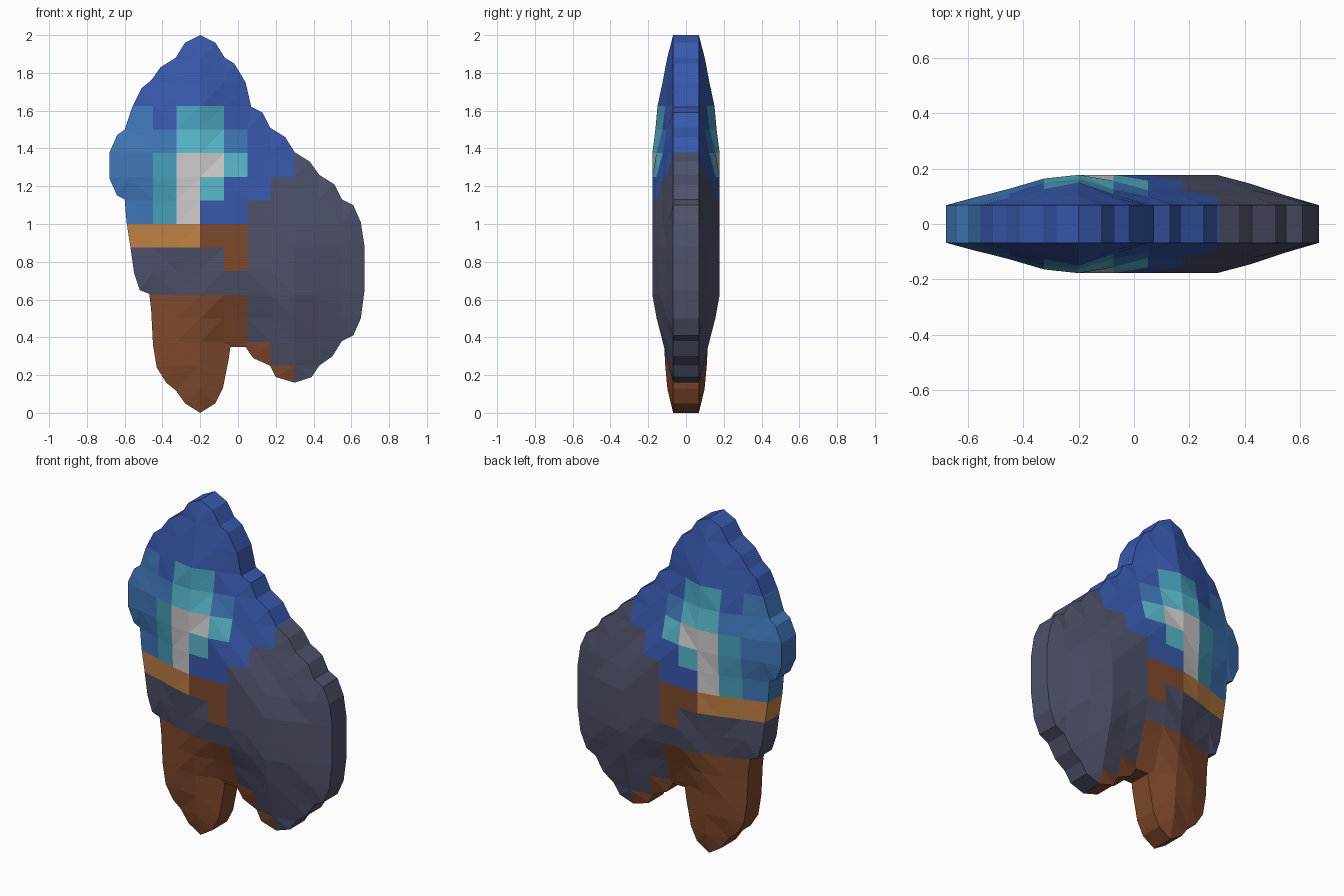
import bpy
import bmesh
from mathutils import Vector
from mathutils.geometry import intersect_point_line

default_cube = bpy.data.objects.get("Cube")
if default_cube:
    bpy.data.objects.remove(default_cube, do_unlink=True)

CELL = 0.125          # spacing of the facet grid
GRID_LEFT = -0.575    # left edge of the first colour column
RIM = 0.068           # half thickness at the silhouette
SWELL = 0.11          # extra half thickness in the middle
REACH = 0.34          # distance from the rim where the swelling is full

# Silhouette, clockwise from the tip of the head
OUTLINE = [
    (-.2, 2), (-.12, 1.96), (-.07, 1.88), (-.02, 1.85), (.04, 1.75), (.07, 1.62),
    (.13, 1.59), (.17, 1.51), (.25, 1.46), (.3, 1.38), (.38, 1.33), (.43, 1.26),
    (.51, 1.21), (.55, 1.13), (.61, 1.1), (.65, 1.01), (.67, .88), (.67, .65),
    (.65, .5), (.61, .41), (.55, .38), (.5, .3), (.43, .25), (.39, .19),
    (.3, .16), (.2, .19), (.17, .25), (.08, .29), (.04, .35), (-.04, .35),
    (-.05, .28), (-.08, .13), (-.12, .05), (-.2, 0), (-.28, .05), (-.33, .12),
    (-.38, .16), (-.43, .24), (-.45, .36), (-.46, .55), (-.47, .63), (-.52, .65),
    (-.55, .74), (-.57, .88), (-.59, 1.01), (-.6, 1.13), (-.64, 1.15), (-.68, 1.24),
    (-.68, 1.38), (-.64, 1.47), (-.6, 1.5), (-.56, 1.62), (-.51, 1.72), (-.46, 1.76),
    (-.41, 1.83), (-.33, 1.88), (-.28, 1.96),
]

# Colour of each grid cell, bottom row first; the last row repeats upwards
COLOUR_ROWS = [
    "nnnnnnns", "nnnnnnns", "nnnnnnss", "nnnnnsss", "nnnnnsss",
    "ssssssss", "ssssnsss", "ooonnsss", "atwbbsss", "atwcbbss",
    "atwwcbbs", "aaccabbb", "abttbbbb", "bbbbbbbb",
]

PALETTE = {
    "b": ("deep_blue", "3858AC"),
    "a": ("azure", "4077B8"),
    "t": ("teal", "489FBA"),
    "c": ("pale_cyan", "58B8CC"),
    "w": ("off_white", "CDCACA"),
    "o": ("ochre", "C28246"),
    "n": ("russet_brown", "80492D"),
    "s": ("slate_grey", "4E526A"),
}


def to_linear(channel):
    if channel <= 0.04045:
        return channel / 12.92
    return ((channel + 0.055) / 1.055) ** 2.4


def make_material(name, hex_code):
    rgb = [to_linear(byte / 255) for byte in bytes.fromhex(hex_code)]
    material = bpy.data.materials.new(name)
    material.use_nodes = True
    material.diffuse_color = (*rgb, 1)
    shader = material.node_tree.nodes["Principled BSDF"]
    shader.inputs["Base Color"].default_value = (*rgb, 1)
    shader.inputs["Roughness"].default_value = 0.8
    return material


def rim_distance(point):
    """Shortest distance from a point to the silhouette."""
    best = REACH
    for start, end in zip(corners, corners[1:] + corners[:1]):
        near, factor = intersect_point_line(point, start, end)
        near = start.lerp(end, min(max(factor, 0), 1))
        best = min(best, (point - near).length)
    return best


def cell_colour(point):
    """Letter of the grid cell that holds a point."""
    row = int(point.z // CELL)
    column = int((point.x - GRID_LEFT) // CELL)
    row = min(max(row, 0), len(COLOUR_ROWS) - 1)
    return COLOUR_ROWS[row][min(max(column, 0), len(COLOUR_ROWS[row]) - 1)]


# Flat sheet in the shape of the silhouette
corners = [Vector((x, 0, z)) for x, z in OUTLINE]
bm = bmesh.new()
bm.faces.new([bm.verts.new(corner) for corner in corners])


def slice_sheet(position, normal):
    geometry = bm.verts[:] + bm.edges[:] + bm.faces[:]
    bmesh.ops.bisect_plane(bm, geom=geometry, dist=0.004,
                           plane_co=position, plane_no=normal)


# Cut the sheet into grid cells, then into facets
for step in range(-1, 11):
    slice_sheet((GRID_LEFT + step * CELL, 0, 0), (1, 0, 0))
for step in range(1, 16):
    slice_sheet((0, 0, step * CELL), (0, 0, 1))
bmesh.ops.triangulate(bm, faces=bm.faces[:])

# Swell the front, thickest away from the rim
rim_edges = [edge for edge in bm.edges if edge.is_boundary]
for vert in bm.verts:
    depth = 0 if vert.is_boundary else rim_distance(vert.co)
    vert.co.y = -RIM - SWELL * (depth / REACH) ** 1.1

# Mirror it to the back and join both with a flat rim
copy = bmesh.ops.duplicate(bm, geom=bm.verts[:] + bm.edges[:] + bm.faces[:])
for element in copy["geom"]:
    if isinstance(element, bmesh.types.BMVert):
        element.co.y *= -1
twin = copy["vert_map"]
for edge in rim_edges:
    first, second = edge.verts
    bm.faces.new((first, second, twin[second], twin[first]))
bmesh.ops.recalc_face_normals(bm, faces=bm.faces[:])

# Colour the faces by grid cell
letters = list(PALETTE)
for face in bm.faces:
    face.material_index = letters.index(cell_colour(face.calc_center_median()))
    face.smooth = False

mesh = bpy.data.meshes.new("relief_body")
bm.to_mesh(mesh)
bm.free()
for letter in letters:
    mesh.materials.append(make_material(*PALETTE[letter]))
body = bpy.data.objects.new("relief_body", mesh)
bpy.context.collection.objects.link(body)
